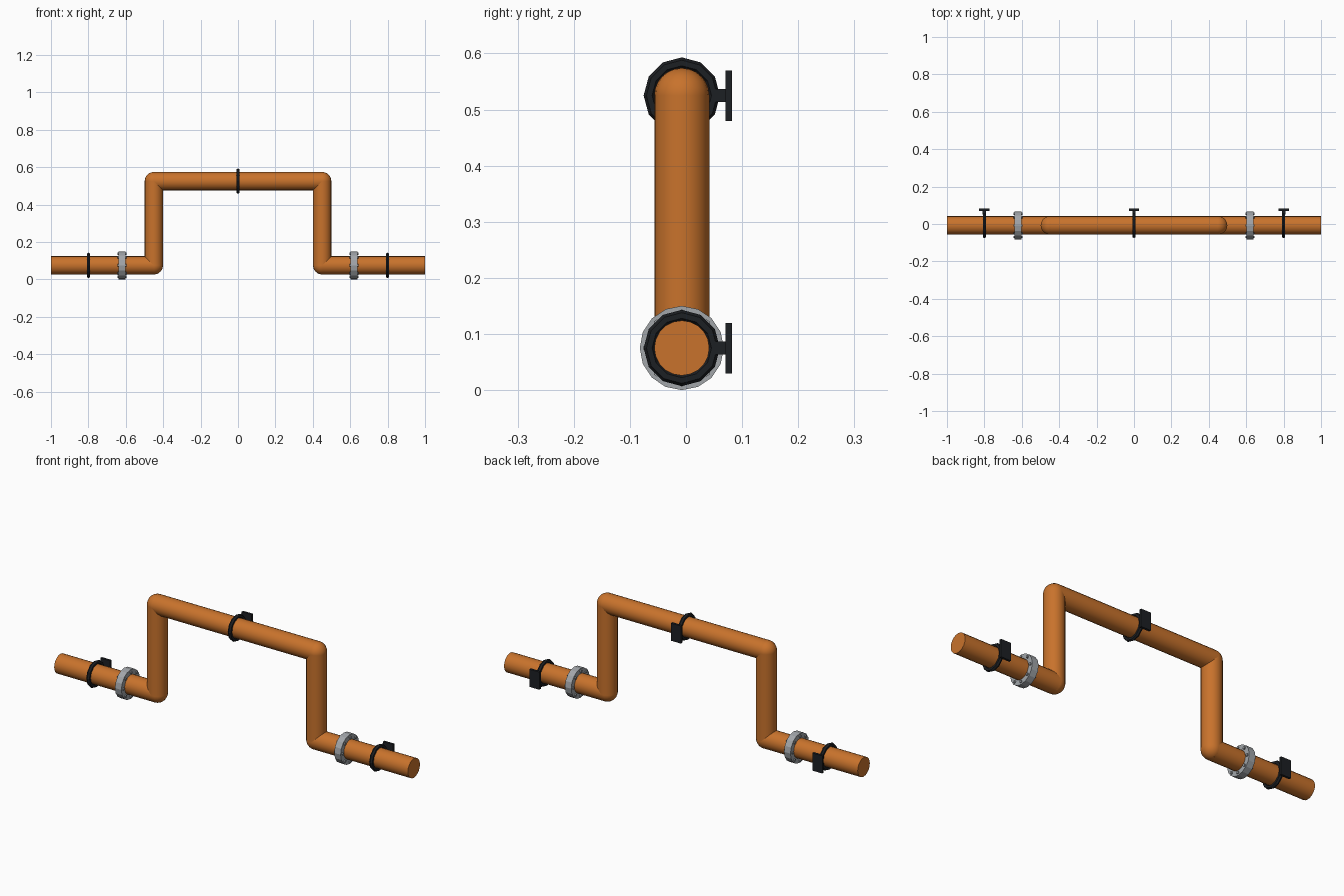
import bpy
from math import pi, cos, sin
from mathutils import Vector

if "Cube" in bpy.data.objects:
    bpy.data.objects.remove(bpy.data.objects["Cube"])

CY, LOW, HIGH = -0.0075, 0.075, 0.525   # pipe axis y, lower and upper run heights
R = 0.049                               # pipe radius


def material(name, color):
    m = bpy.data.materials.new(name)
    m.diffuse_color = color
    m.use_nodes = True
    m.node_tree.nodes["Principled BSDF"].inputs["Base Color"].default_value = m.diffuse_color
    return m


copper = material("copper_orange", (0.58, 0.17, 0.025, 1))
black = material("clamp_black", (0.012, 0.014, 0.017, 1))
steel = material("flange_grey", (0.36, 0.38, 0.40, 1))


def finish(name, mat, smooth=False):
    o = bpy.context.object
    o.name = name
    o.data.materials.append(mat)
    if smooth:
        bpy.ops.object.shade_smooth_by_angle(angle=pi / 5)
    return o


def rod(name, a, b, r, sides, mat, smooth=False):
    a, b = Vector(a), Vector(b)
    d = b - a
    bpy.ops.mesh.primitive_cylinder_add(
        vertices=sides, radius=r, depth=d.length, location=(a + b) / 2,
        rotation=d.to_track_quat('Z', 'Y').to_euler())
    return finish(name, mat, smooth)


def box(name, loc, size, mat):
    bpy.ops.mesh.primitive_cube_add(size=1, location=loc)
    bpy.context.object.scale = size
    bpy.ops.object.transform_apply(location=False, rotation=False)
    return finish(name, mat)


# Pipe runs, with ball elbows at the corners
path = [(-1, LOW), (-0.45, LOW), (-0.45, HIGH), (0.45, HIGH), (0.45, LOW), (1, LOW)]
points = [(x, CY, z) for x, z in path]
for i, (a, b) in enumerate(zip(points, points[1:])):
    rod(f"pipe_run_{i}", a, b, R, 20, copper, True)
for i, p in enumerate(points[1:-1]):
    bpy.ops.mesh.primitive_uv_sphere_add(segments=20, ring_count=12, radius=R, location=p)
    finish(f"elbow_{i}", copper, True)

# Flanges with a ring of bolts
for x in (-0.62, 0.62):
    rod("flange", (x - 0.018, CY, LOW), (x + 0.018, CY, LOW), 0.075, 16, steel)
    for k in range(8):
        y, z = CY + 0.062 * cos(k * pi / 4), LOW + 0.062 * sin(k * pi / 4)
        rod("flange_bolt", (x - 0.024, y, z), (x + 0.024, y, z), 0.007, 6, steel)

# Clamp rings with a stem and wall plate at the back
for x, z in ((-0.8, LOW), (0, HIGH), (0.8, LOW)):
    bpy.ops.mesh.primitive_torus_add(
        major_segments=12, minor_segments=6, major_radius=0.058, minor_radius=0.010,
        location=(x, CY, z), rotation=(0, pi / 2, 0))
    finish("clamp_ring", black)
    box("clamp_stem", (x, 0.0615, z), (0.018, 0.023, 0.024), black)
    box("clamp_plate", (x, 0.076, z), (0.056, 0.012, 0.09), black)
